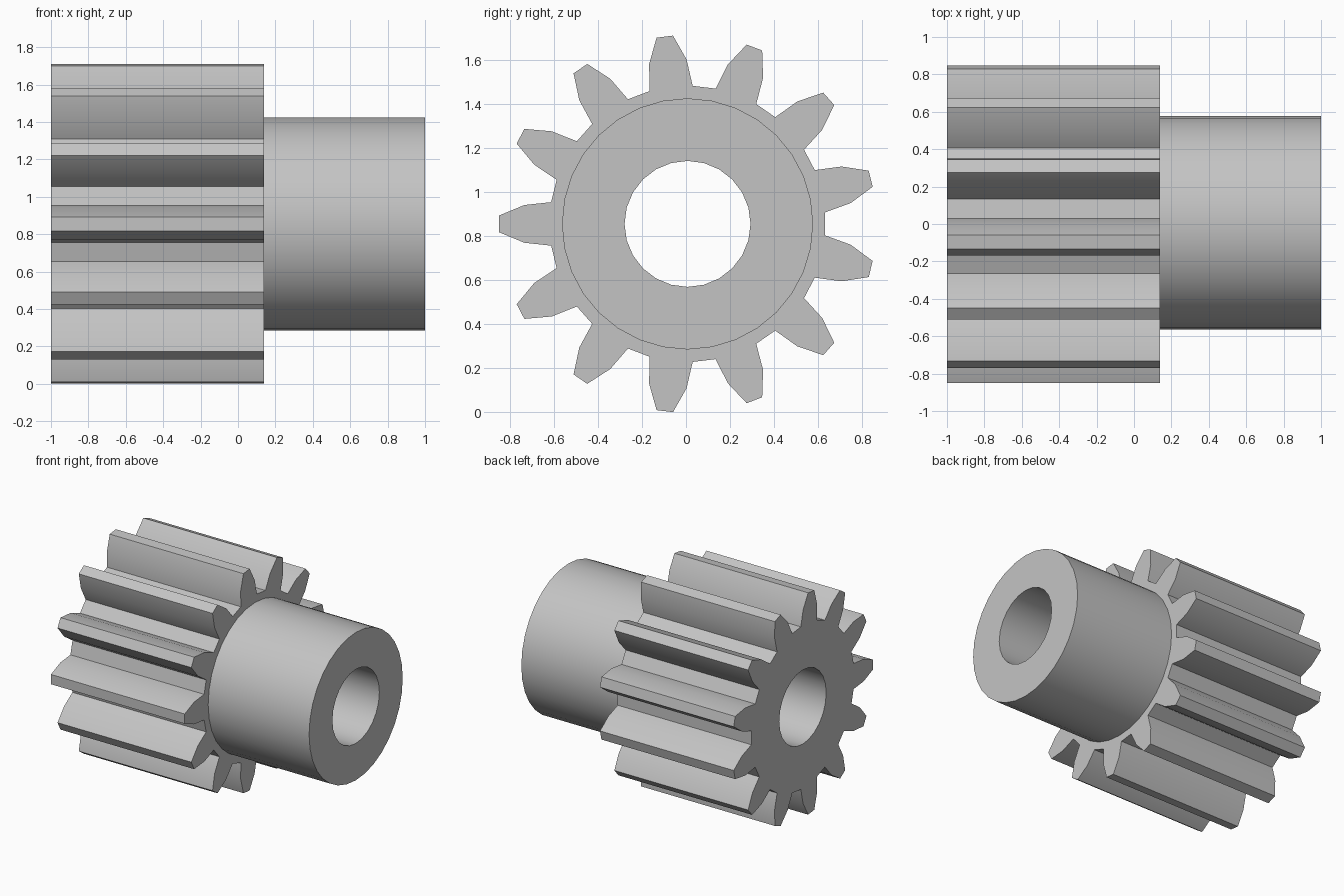
import bpy
import bmesh
from math import cos, sin, pi, tau

cube = bpy.data.objects.get("Cube")
if cube:
    bpy.data.objects.remove(cube, do_unlink=True)

TEETH = 13
CENTRE_Y, CENTRE_Z = 0.007, 0.855
BACK, SHOULDER, FRONT = -1.0, 0.14, 1.0
HUB_RADIUS, BORE_RADIUS = 0.57, 0.286

# Half of one tooth, as radius and angle from its centre line
FLANK = [(0.627, 0.158), (0.746, 0.115), (0.857, 0.044)]


def circle(radius, sides):
    return [(radius, tau * i / sides) for i in range(sides)]


def gear_outline():
    tooth = [(r, -a) for r, a in FLANK] + list(reversed(FLANK))
    return [(r, pi + tau * i / TEETH + a) for i in range(TEETH) for r, a in tooth]


bm = bmesh.new()


def loop(outline, x):
    """Closed ring of edges around the shaft axis at the given x."""
    verts = [bm.verts.new((x, CENTRE_Y + r * cos(a), CENTRE_Z + r * sin(a)))
             for r, a in outline]
    return [bm.edges.new((v, verts[i - 1])) for i, v in enumerate(verts)]


def wall(start, end):
    """Straight wall between two matching rings."""
    for a, b in zip(start, end):
        bm.faces.new((a.verts[0], a.verts[1], b.verts[1], b.verts[0]))


def end_face(outer, inner):
    """Flat face with a round opening."""
    bmesh.ops.triangle_fill(bm, use_beauty=True, edges=outer + inner)


teeth, hub, bore = gear_outline(), circle(HUB_RADIUS, 32), circle(BORE_RADIUS, 24)
teeth_back, teeth_front = loop(teeth, BACK), loop(teeth, SHOULDER)
hub_back, hub_front = loop(hub, SHOULDER), loop(hub, FRONT)
bore_back, bore_front = loop(bore, BACK), loop(bore, FRONT)

# Toothed section, hub and bore
wall(teeth_back, teeth_front)
wall(hub_back, hub_front)
wall(bore_back, bore_front)

# Back face, shoulder and hub face
end_face(teeth_back, bore_back)
end_face(teeth_front, hub_back)
end_face(hub_front, bore_front)

bmesh.ops.recalc_face_normals(bm, faces=bm.faces[:])
mesh = bpy.data.meshes.new("pinion_gear")
bm.to_mesh(mesh)
bm.free()

# Plain grey metal
grey = bpy.data.materials.new("grey")
grey.use_nodes = True
colour = (0.55, 0.55, 0.55, 1.0)
grey.diffuse_color = colour
grey.node_tree.nodes["Principled BSDF"].inputs["Base Color"].default_value = colour
mesh.materials.append(grey)

gear = bpy.data.objects.new("pinion_gear", mesh)
bpy.context.collection.objects.link(gear)
bpy.ops.object.select_all(action="DESELECT")
gear.select_set(True)
bpy.context.view_layer.objects.active = gear
bpy.ops.object.shade_smooth_by_angle(angle=pi / 6)
